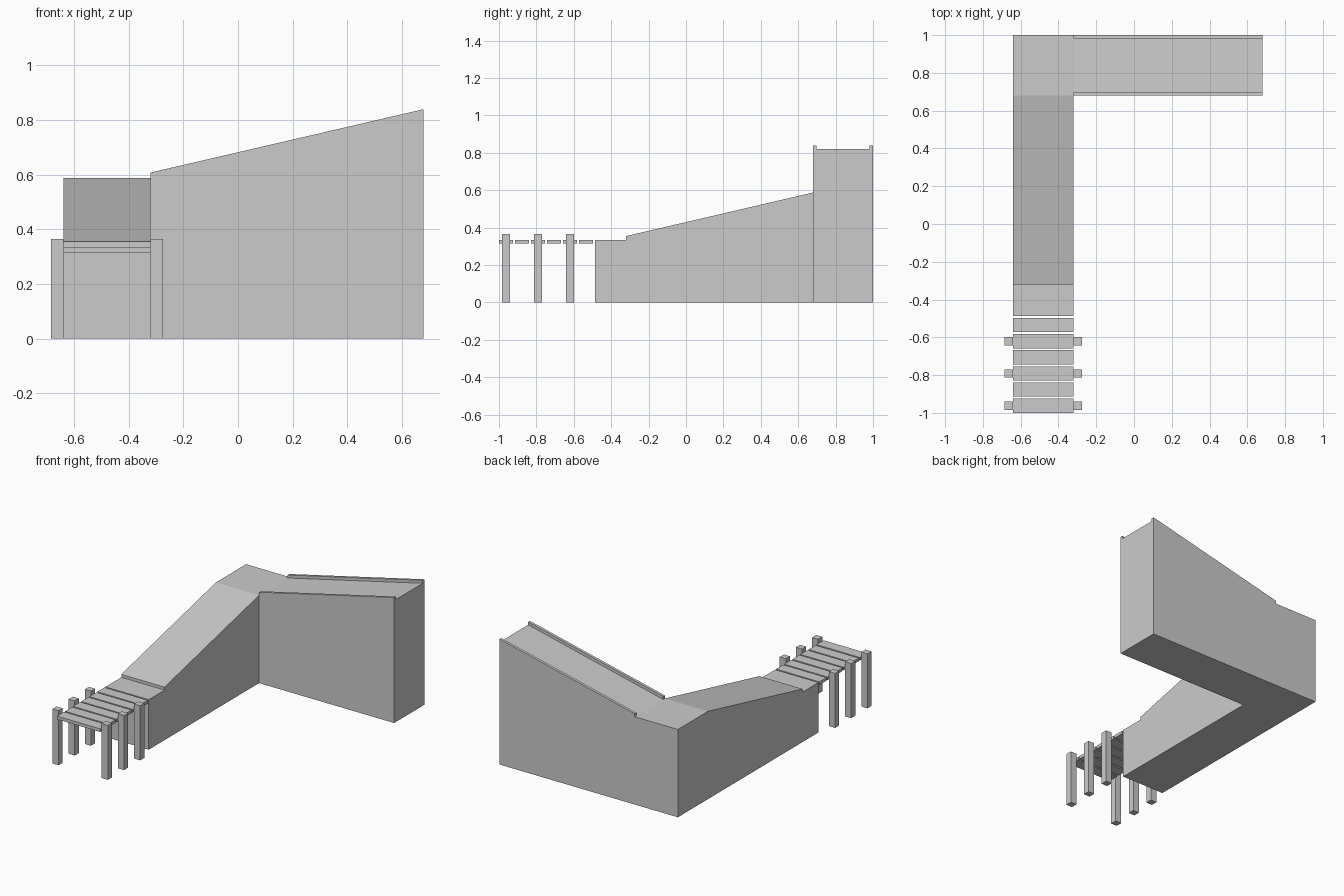
import bpy

cube = bpy.data.objects.get("Cube")
if cube:
    bpy.data.objects.remove(cube, do_unlink=True)

grey = bpy.data.materials.new("plain grey")
grey.use_nodes = True
grey.diffuse_color = (0.6, 0.6, 0.6, 1)
grey.node_tree.nodes["Principled BSDF"].inputs["Base Color"].default_value = (0.6, 0.6, 0.6, 1)


def prism(name, profile, axis, lo, hi):
    """Extrude a (horizontal, z) profile along the x or y axis."""
    def place(p, d):
        return (d, p[0], p[1]) if axis == "x" else (p[0], d, p[1])
    n = len(profile)
    verts = [place(p, d) for d in (lo, hi) for p in profile]
    faces = [tuple(range(n))[::-1], tuple(range(n, 2 * n))]
    faces += [(i, (i + 1) % n, n + (i + 1) % n, n + i) for i in range(n)]
    if axis == "y":
        faces = [f[::-1] for f in faces]
    mesh = bpy.data.meshes.new(name)
    mesh.from_pydata(verts, [], faces)
    mesh.materials.append(grey)
    obj = bpy.data.objects.new(name, mesh)
    bpy.context.collection.objects.link(obj)
    return obj


def box(name, x0, x1, y0, y1, z0, z1):
    return prism(name, [(y0, z0), (y1, z0), (y1, z1), (y0, z1)], "x", x0, x1)


# Shared levels and edges
LEFT, RIGHT, END = -0.64, -0.32, 0.68
DECK, LANDING, TOP = 0.335, 0.588, 0.82
CURB_W, CURB_H = 0.018, 0.02
PITCH, GAP = 0.0855, 0.01
dock_end = -1 + 6 * PITCH

# Lower ramp with its entry step and the corner landing
prism("lower_ramp_and_landing",
      [(dock_end, 0), (1, 0), (1, LANDING), (END, LANDING),
       (-0.32, DECK + 0.02), (-0.32, DECK), (dock_end, DECK)],
      "x", LEFT, RIGHT)

# Upper ramp with a raised curb along each edge
prism("upper_ramp", [(RIGHT, 0), (END, 0), (END, TOP), (RIGHT, LANDING)], "y", END, 1)
for name, y in (("front_curb", END), ("back_curb", 1 - CURB_W)):
    prism(name, [(RIGHT, LANDING), (END, TOP), (END, TOP + CURB_H),
                 (RIGHT, LANDING + CURB_H)], "y", y, y + CURB_W)

# Dock planks, with a pair of posts beside every second plank
for i in range(6):
    y = -1 + i * PITCH
    box(f"plank_{i + 1}", LEFT, RIGHT, y, y + PITCH - GAP, 0.314, DECK)
    if i % 2 == 0:
        mid = y + (PITCH - GAP) / 2
        for side, x in (("right", LEFT - 0.045), ("left", RIGHT)):
            box(f"{side}_post_{i // 2 + 1}", x, x + 0.045, mid - 0.022, mid + 0.022, 0, 0.365)
